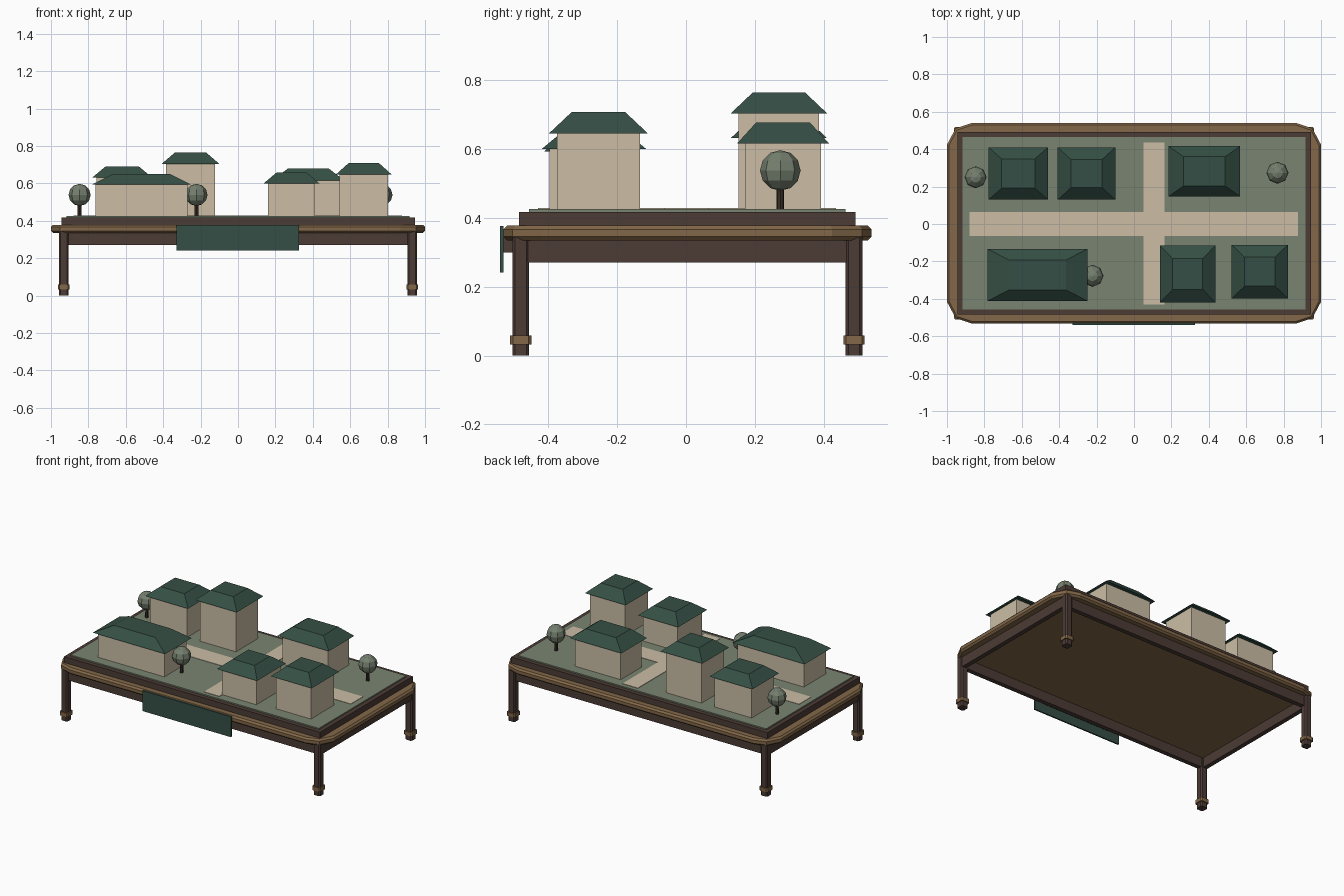
import bpy, bmesh

if "Cube" in bpy.data.objects:
    bpy.data.objects.remove(bpy.data.objects["Cube"])


def material(name, rgb):
    def lin(c):
        c /= 255
        return c / 12.92 if c <= 0.04045 else ((c + 0.055) / 1.055) ** 2.4
    m = bpy.data.materials.new(name)
    m.diffuse_color = (*[lin(c) for c in rgb], 1)
    m.use_nodes = True
    m.node_tree.nodes["Principled BSDF"].inputs["Base Color"].default_value = m.diffuse_color
    return m


DARK = material("dark wood", (76, 59, 53))
TAN = material("tan wood", (130, 103, 72))
GRASS = material("grass green", (122, 133, 113))
CREAM = material("cream", (204, 190, 165))
ROOF = material("roof green", (53, 79, 69))
LEAF = material("leaf green", (116, 127, 110))
TRUNK = material("trunk brown", (58, 45, 38))


def finish(bm, name, mat):
    bmesh.ops.recalc_face_normals(bm, faces=bm.faces)
    me = bpy.data.meshes.new(name)
    bm.to_mesh(me)
    bm.free()
    me.materials.append(mat)
    ob = bpy.data.objects.new(name, me)
    bpy.context.collection.objects.link(ob)
    return ob


def box(name, mat, x0, x1, y0, y1, z0, z1, top=1.0, bevel=0, upright=False):
    """Box from its limits; top scales the upper face, bevel chamfers edges."""
    bm = bmesh.new()
    bmesh.ops.create_cube(bm, size=1)
    for v in bm.verts:
        k = top if v.co.z > 0 else 1
        v.co = ((x0 + x1) / 2 + v.co.x * (x1 - x0) * k,
                (y0 + y1) / 2 + v.co.y * (y1 - y0) * k,
                (z0 + z1) / 2 + v.co.z * (z1 - z0))
    if bevel:
        edges = [e for e in bm.edges
                 if not upright or abs(e.verts[0].co.z - e.verts[1].co.z) > 1e-4]
        bmesh.ops.bevel(bm, geom=edges, offset=bevel, segments=1, affect='EDGES')
    return finish(bm, name, mat)


CY = 0.004  # the table sits slightly back because of the front plaque

# Table top with cut corners and chamfered rim
bm = bmesh.new()
q = [(1.0, 0.42), (0.953, 0.508), (0.87, 0.535)]
outline = (q + [(-x, y) for x, y in reversed(q)]
           + [(-x, -y) for x, y in q] + [(x, -y) for x, y in reversed(q)])
face = bm.faces.new([bm.verts.new((x, y + CY, 0.335)) for x, y in outline])
ext = bmesh.ops.extrude_face_region(bm, geom=[face])
for v in ext["geom"]:
    if isinstance(v, bmesh.types.BMVert):
        v.co.z = 0.378
rim = [e for e in bm.edges if abs(e.verts[0].co.z - e.verts[1].co.z) < 1e-5]
bmesh.ops.bevel(bm, geom=rim, offset=0.011, segments=1, affect='EDGES')
finish(bm, "table_top", TAN)

# Legs with foot bands, and aprons
for sx, nx in ((-1, "left"), (1, "right")):
    for sy, ny in ((-1, "front"), (1, "back")):
        x, y = sx * 0.932, CY + sy * 0.484
        box(f"{ny}_{nx}_leg", DARK, x - .0245, x + .0245, y - .0245, y + .0245,
            0, 0.36, bevel=0.008, upright=True)
        box(f"{ny}_{nx}_foot_band", TAN, x - .031, x + .031, y - .031, y + .031,
            0.033, 0.058, bevel=0.008, upright=True)
    x = sx * 0.937
    box(f"{nx}_apron", DARK, x - .015, x + .015, CY - .488, CY + .488, 0.27, 0.345)
for sy, ny in ((-1, "front"), (1, "back")):
    y = CY + sy * 0.478
    box(f"{ny}_apron", DARK, -.94, .94, y - .015, y + .015, 0.27, 0.345)

# Tray frame and lawn
for s, n in ((-1, "left"), (1, "right")):
    x = s * 0.93
    box(f"{n}_tray_frame", DARK, x - .015, x + .015, CY - .488, CY + .488, 0.375, 0.418)
for s, n in ((-1, "front"), (1, "back")):
    y = CY + s * 0.474
    box(f"{n}_tray_frame", DARK, -.945, .945, y - .015, y + .015, 0.375, 0.418)
box("lawn", GRASS, -.916, .916, CY - .46, CY + .46, 0.376, 0.426)

# Roads
box("long_road", CREAM, -.88, .877, -.063, .065, 0.42, 0.4285)
box("cross_road", CREAM, .05, .163, -.43, .436, 0.42, 0.429)

# Plain plaque on the front
box("front_plaque", ROOF, -.328, .326, -.54, -.53, 0.241, 0.377)
box("plaque_mount", DARK, -.25, .25, -.531, -.49, 0.30, 0.345)

# Buildings: roof limits x0, x1, y0, y1, eave height, roof top, flat ratio
houses = [
    (-.778, -.460, .130, .410, .632, .690, .56),
    (-.408, -.100, .130, .410, .704, .765, .54),
    (.185, .567, .148, .416, .616, .678, .58),
    (-.783, -.249, -.412, -.133, .593, .650, .57),
    (.138, .435, -.420, -.115, .600, .658, .54),
    (.522, .823, -.398, -.111, .646, .708, .54),
]
for i, (x0, x1, y0, y1, e, t, k) in enumerate(houses, 1):
    box(f"house_walls_{i}", CREAM, x0 + .022, x1 - .022, y0 + .023, y1 - .023, 0.42, e + .003)
    box(f"house_roof_{i}", ROOF, x0, x1, y0, y1, e, t, top=k)

# Trees
for i, (x, y) in enumerate([(-.847, .25), (.767, .274), (-.222, -.277)], 1):
    bm = bmesh.new()
    bmesh.ops.create_cone(bm, cap_ends=True, segments=8, radius1=.011, radius2=.010, depth=0.09)
    bmesh.ops.translate(bm, verts=bm.verts, vec=(x, y, 0.465))
    finish(bm, f"tree_trunk_{i}", TRUNK)
    bm = bmesh.new()
    bmesh.ops.create_uvsphere(bm, u_segments=8, v_segments=6, radius=0.059)
    bmesh.ops.translate(bm, verts=bm.verts, vec=(x, y, 0.538))
    finish(bm, f"tree_crown_{i}", LEAF)
